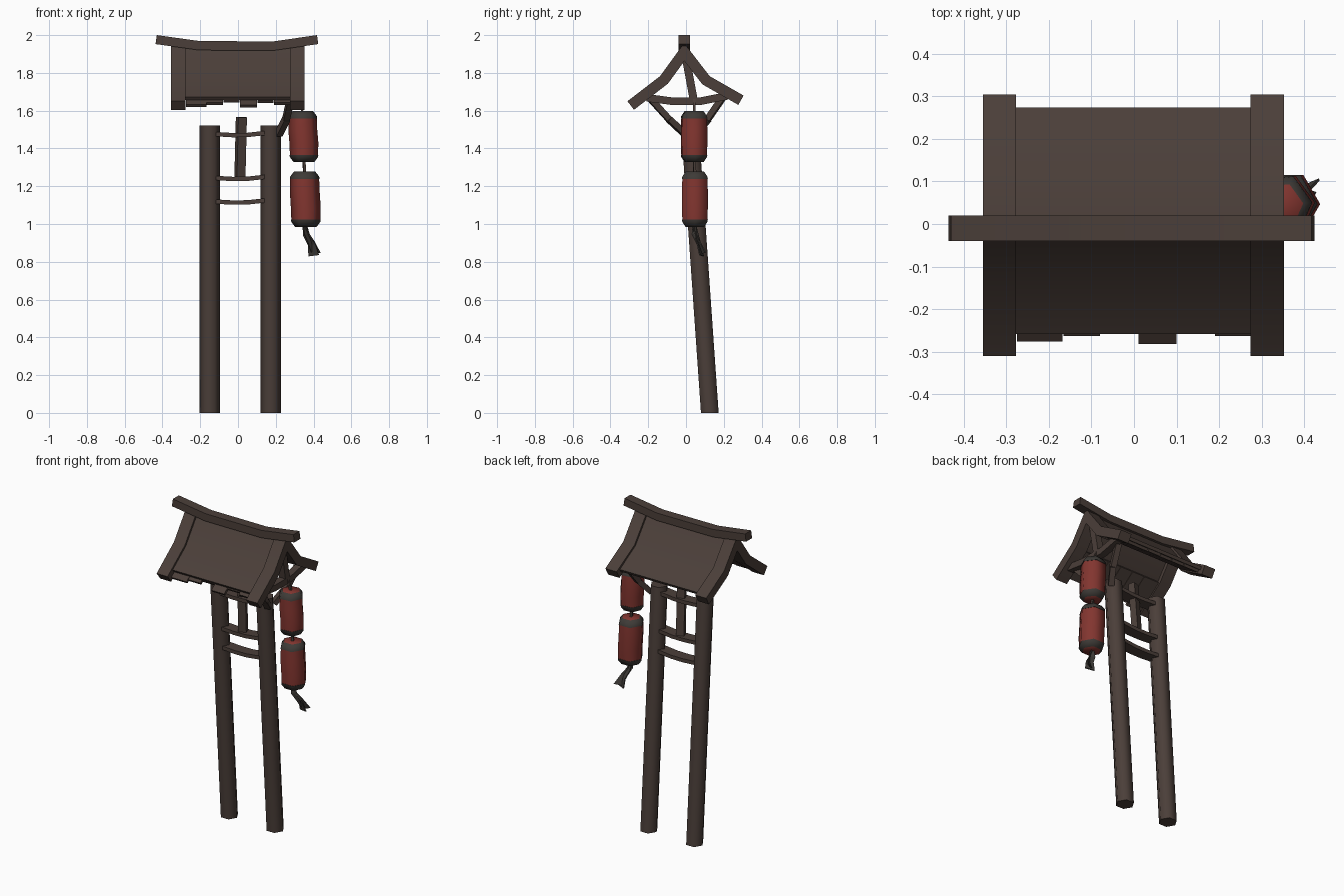
import bpy, bmesh, math
from mathutils import Vector, Matrix

if "Cube" in bpy.data.objects:
    bpy.data.objects.remove(bpy.data.objects["Cube"])


def material(name, rgb):
    m = bpy.data.materials.new(name)
    m.diffuse_color = (*rgb, 1)
    m.use_nodes = True
    m.node_tree.nodes["Principled BSDF"].inputs["Base Color"].default_value = m.diffuse_color
    return m


WOOD = material("weathered_wood", (0.070, 0.049, 0.041))
RED = material("lantern_red", (0.225, 0.036, 0.029))
CAP = material("lantern_cap_grey", (0.048, 0.043, 0.038))


def finish(name, bm, mats, smooth=False):
    bmesh.ops.recalc_face_normals(bm, faces=bm.faces)
    me = bpy.data.meshes.new(name)
    bm.to_mesh(me)
    bm.free()
    for m in mats:
        me.materials.append(m)
    ob = bpy.data.objects.new(name, me)
    bpy.context.collection.objects.link(ob)
    if smooth:
        bpy.ops.object.select_all(action='DESELECT')
        ob.select_set(True)
        bpy.context.view_layer.objects.active = ob
        bpy.ops.object.shade_smooth_by_angle(angle=math.radians(65))
    return ob


def offset(path, d):
    """Shift a left-to-right 2D path downwards by d, mitred at the bends."""
    pts = [Vector(p) for p in path]
    nor = []
    for a, b in zip(pts, pts[1:]):
        t = (b - a).normalized()
        nor.append(Vector((t.y, -t.x)))
    out = []
    for i, p in enumerate(pts):
        n0, n1 = nor[max(i - 1, 0)], nor[min(i, len(nor) - 1)]
        m = (n0 + n1).normalized()
        out.append(p + m * (d / m.dot(n1)))
    return out


def slab(name, path, thick, a0, a1, axis, top=0.0):
    """Bent board: 2D path with thickness, extruded along x or y."""
    up, lo = offset(path, top), offset(path, top + thick)
    place = (lambda t, p: (t, p[0], p[1])) if axis == 'x' else (lambda t, p: (p[0], t, p[1]))
    bm = bmesh.new()
    rings = [[bm.verts.new(place(t, p)) for t, p in
              ((a0, u), (a1, u), (a1, l), (a0, l))] for u, l in zip(up, lo)]
    for r, s in zip(rings, rings[1:]):
        for k in range(4):
            j = (k + 1) % 4
            bm.faces.new((r[k], r[j], s[j], s[k]))
    bm.faces.new(rings[0])
    bm.faces.new(rings[-1])
    return finish(name, bm, [WOOD], True)


def beam(name, p, q, w, d, mat=WOOD):
    """Straight square bar from p to q."""
    p, q = Vector(p), Vector(q)
    bm = bmesh.new()
    bmesh.ops.create_cube(bm, size=1)
    rot = (q - p).to_track_quat('Z', 'Y').to_matrix().to_4x4()
    size = Matrix.Diagonal((w, d, (q - p).length, 1))
    bm.transform(Matrix.Translation((p + q) / 2) @ rot @ size)
    return finish(name, bm, [mat])


def lathe(name, rings, mats, band=None, sides=6, turn=0.0):
    """Six-sided stack of rings (x, y, z, radius); band gives the material per level."""
    bm = bmesh.new()
    loops = []
    for x, y, z, r in rings:
        loops.append([bm.verts.new((x + r * math.cos(turn + math.tau * k / sides),
                                    y + r * math.sin(turn + math.tau * k / sides), z))
                      for k in range(sides)])
    for i, (a, b) in enumerate(zip(loops, loops[1:])):
        for k in range(sides):
            j = (k + 1) % sides
            f = bm.faces.new((a[k], a[j], b[j], b[k]))
            f.material_index = band[i] if band else 0
    for end in (loops[0], loops[-1]):
        bm.faces.new(end)
    return finish(name, bm, mats, True)


# leaning posts
for side, x in (("left", -0.149), ("right", 0.173)):
    lathe(side + "_post", [(x, 0.126, 0, 0.054), (x, 0.020, 1.522, 0.054)], [WOOD])

# sagging rungs and the short upright between the posts
for i, (z, y) in enumerate(((1.490, 0.020), (1.258, 0.037), (1.133, 0.046))):
    path = [(-0.115, z - 0.003), (-0.03, z - 0.008), (0.05, z - 0.007), (0.14, z + 0.003)]
    slab(f"rung_{i + 1}", path, 0.023, y - 0.036, y + 0.036, 'y')
beam("centre_upright", (0.010, 0.038, 1.24), (0.018, 0.016, 1.566), 0.048, 0.04)

# roof: bent profile shared by barge boards, panel and eave planks
ROOF = [(-0.31, 1.650), (-0.137, 1.783), (-0.01, 1.958), (0.125, 1.783), (0.305, 1.68)]
slab("left_barge_board", ROOF, 0.057, -0.355, -0.278, 'x')
slab("right_barge_board", ROOF, 0.057, 0.274, 0.353, 'x')
PANEL = [(-0.267, 1.683)] + ROOF[1:4] + [(0.28, 1.694)]
slab("roof_panel", PANEL, 0.02, -0.282, 0.278, 'x', 0.013)
planks = ((-0.275, -0.168, 0.297), (-0.166, -0.08, 0.284), (-0.078, 0.008, 0.268),
          (0.010, 0.1, 0.302), (0.102, 0.188, 0.272), (0.19, 0.274, 0.284))
for i, (x0, x1, reach) in enumerate(planks):
    front = [(-reach, 1.783 - (reach - 0.137) * 0.769), ROOF[1]]
    slab(f"front_eave_plank_{i + 1}", front, 0.017, x0, x1, 'x', 0.033)
    end = 0.27 - 0.3 * (0.3 - reach)
    back = [ROOF[3], (end, 1.783 - (end - 0.125) * 0.572)]
    slab(f"back_eave_plank_{i + 1}", back, 0.017, x0, x1, 'x', 0.033)

# ridge beam with raised ends
slab("ridge_beam", [(-0.43, 2.0), (-0.2, 1.968), (0.19, 1.967), (0.418, 2.0)],
     0.048, -0.04, 0.02, 'y')

# right gable frame: king post and sagging tie beam
slab("gable_tie_beam", [(-0.205, 1.688), (-0.08, 1.671), (0.08, 1.671), (0.215, 1.698)],
     0.04, 0.278, 0.322, 'x')
beam("gable_king_post", (0.3, -0.01, 1.93), (0.3, 0.042, 1.65), 0.044, 0.042)

# braces from the right post up to the tie beam
for side, y0, y1 in (("front", -0.195, -0.005), ("back", 0.195, 0.05)):
    mid = (0.255, y0 * 0.45 + y1 * 0.55, 1.555)
    beam(side + "_brace_upper", (0.280, y0, 1.67), mid, 0.034, 0.032)
    beam(side + "_brace_lower", mid, (0.215, y1, 1.475), 0.034, 0.032)

# hanging lanterns: dark tapered caps around a red body, red inside the cap rim
for name, x, y, z0, z1, r, turn in (("upper", 0.346, 0.043, 1.328, 1.597, 0.077, 0.1),
                                    ("lower", 0.356, 0.047, 0.985, 1.277, 0.079, 0.0)):
    levels = ((0, 0.72), (0.026, 0.97), (0.038, 1.0), (0.0381, 0.97), (0.10, 1.0))
    rings = [(x + 0.003, y, z0 + h, r * s) for h, s in levels]
    rings += [(x - 0.003, y, z1 - h, r * s) for h, s in reversed(levels)]
    lathe(name + "_lantern", rings, [RED, CAP], [1, 1, 1, 0, 0, 0, 1, 1, 1], turn=turn)
beam("top_cord", (0.318, 0.043, 1.66), (0.343, 0.043, 1.59), 0.012, 0.012)
beam("middle_cord", (0.349, 0.045, 1.335), (0.353, 0.046, 1.27), 0.014, 0.014)

# two fluttering tassel ribbons
strips = (((0.355, 0.045, 0.99, 0.010), (0.362, 0.058, 0.94, 0.014),
           (0.392, 0.072, 0.89, 0.020), (0.402, 0.085, 0.830, 0.027)),
          ((0.357, 0.045, 0.99, 0.009), (0.366, 0.040, 0.945, 0.013),
           (0.390, 0.062, 0.90, 0.018), (0.414, 0.092, 0.842, 0.023)))
for i, pts in enumerate(strips):
    bm = bmesh.new()
    tilt = 0.010 if i else -0.010
    rows = [(bm.verts.new((x - w, y - tilt, z)), bm.verts.new((x + w, y + tilt, z + w * 0.25)))
            for x, y, z, w in pts]
    for a, b in zip(rows, rows[1:]):
        bm.faces.new((a[0], a[1], b[1], b[0]))
    ob = finish(f"tassel_ribbon_{i + 1}", bm, [CAP])
    mod = ob.modifiers.new("thickness", 'SOLIDIFY')
    mod.thickness = 0.006
